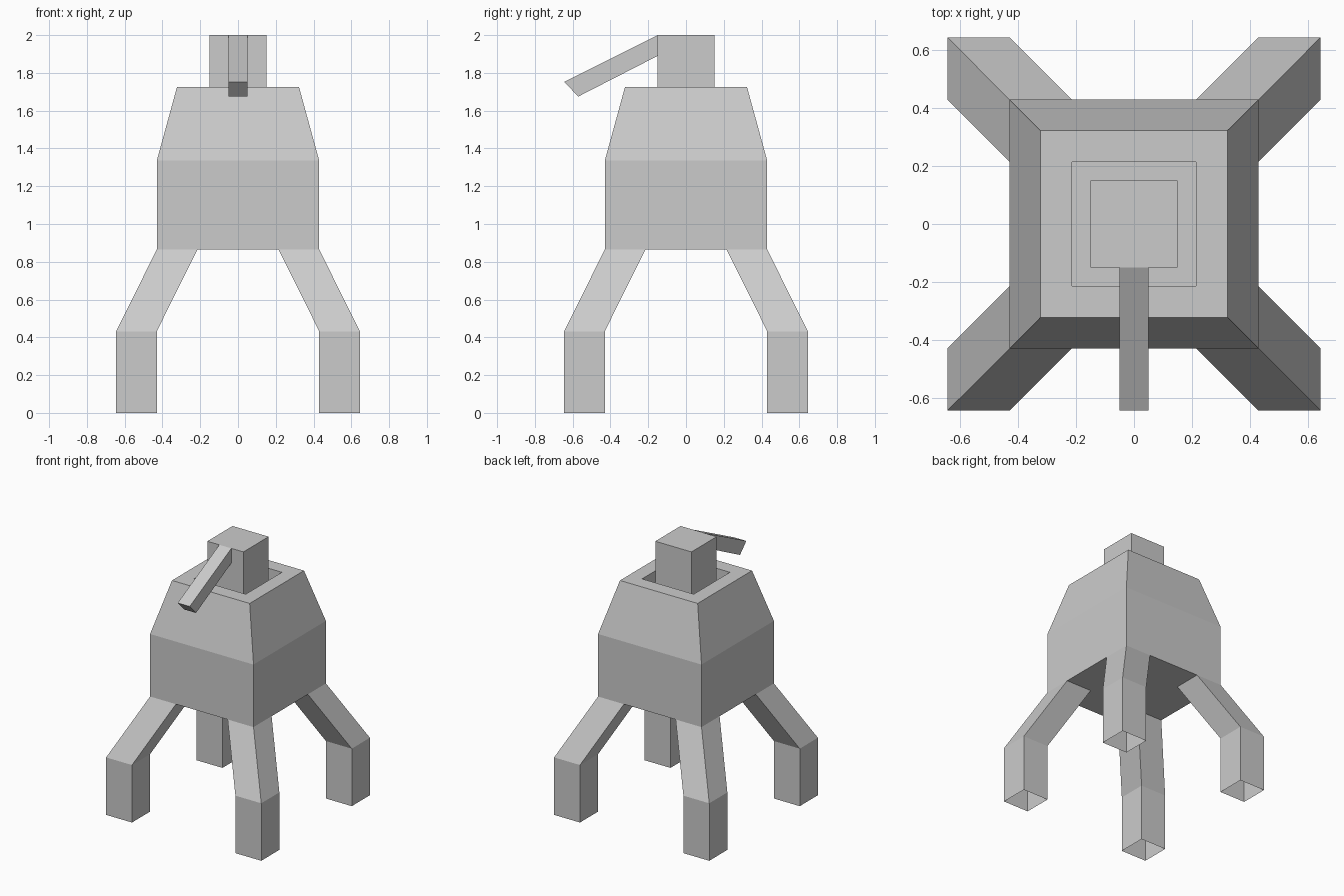
import bpy
import bmesh

cube = bpy.data.objects.get("Cube")
if cube:
    bpy.data.objects.remove(cube, do_unlink=True)

grey = bpy.data.materials.new("plain grey")
grey.use_nodes = True
colour = (0.6, 0.6, 0.6, 1.0)
grey.diffuse_color = colour
grey.node_tree.nodes["Principled BSDF"].inputs["Base Color"].default_value = colour


def square(half, z, cx=0.0, cy=0.0):
    """Corners of a level square."""
    return [(cx + sx * half, cy + sy * half, z)
            for sx, sy in ((-1, -1), (1, -1), (1, 1), (-1, 1))]


def loft(name, rings, cap_start=True, cap_end=True):
    """Skin a list of matching loops, with optional end caps."""
    bm = bmesh.new()
    loops = [[bm.verts.new(p) for p in ring] for ring in rings]
    n = len(loops[0])
    for a, b in zip(loops, loops[1:]):
        for i in range(n):
            j = (i + 1) % n
            bm.faces.new((a[i], a[j], b[j], b[i]))
    if cap_start:
        bm.faces.new(loops[0][::-1])
    if cap_end:
        bm.faces.new(loops[-1])
    mesh = bpy.data.meshes.new(name)
    bmesh.ops.recalc_face_normals(bm, faces=bm.faces)
    bm.to_mesh(mesh)
    bm.free()
    mesh.materials.append(grey)
    obj = bpy.data.objects.new(name, mesh)
    bpy.context.scene.collection.objects.link(obj)
    return obj


# Body: square block with tapered shoulders and a square well in its top
loft("body", [square(0.43, 0.865), square(0.43, 1.335), square(0.323, 1.725),
              square(0.215, 1.725), square(0.215, 1.51)])

# Head: square post standing in the well
loft("head", [square(0.15, 1.51), square(0.15, 2.0)], cap_start=False)

# Snout: slanted bar leaving the top front edge of the head
snout_profile = [(-0.15, 2.0), (-0.645, 1.752), (-0.57, 1.675), (-0.15, 1.89)]
loft("snout", [[(x, y, z) for y, z in snout_profile] for x in (-0.05, 0.05)])

# Legs: hollow bent tubes, open at the feet, splayed from each body corner
for side, sx in (("left", 1), ("right", -1)):
    for end, sy in (("front", -1), ("back", 1)):
        path = [(0.5375, 0.0), (0.5375, 0.432), (0.3225, 0.865)]
        loft(f"{end}_{side}_leg",
             [square(0.1075, z, sx * c, sy * c) for c, z in path],
             cap_start=False, cap_end=False)
